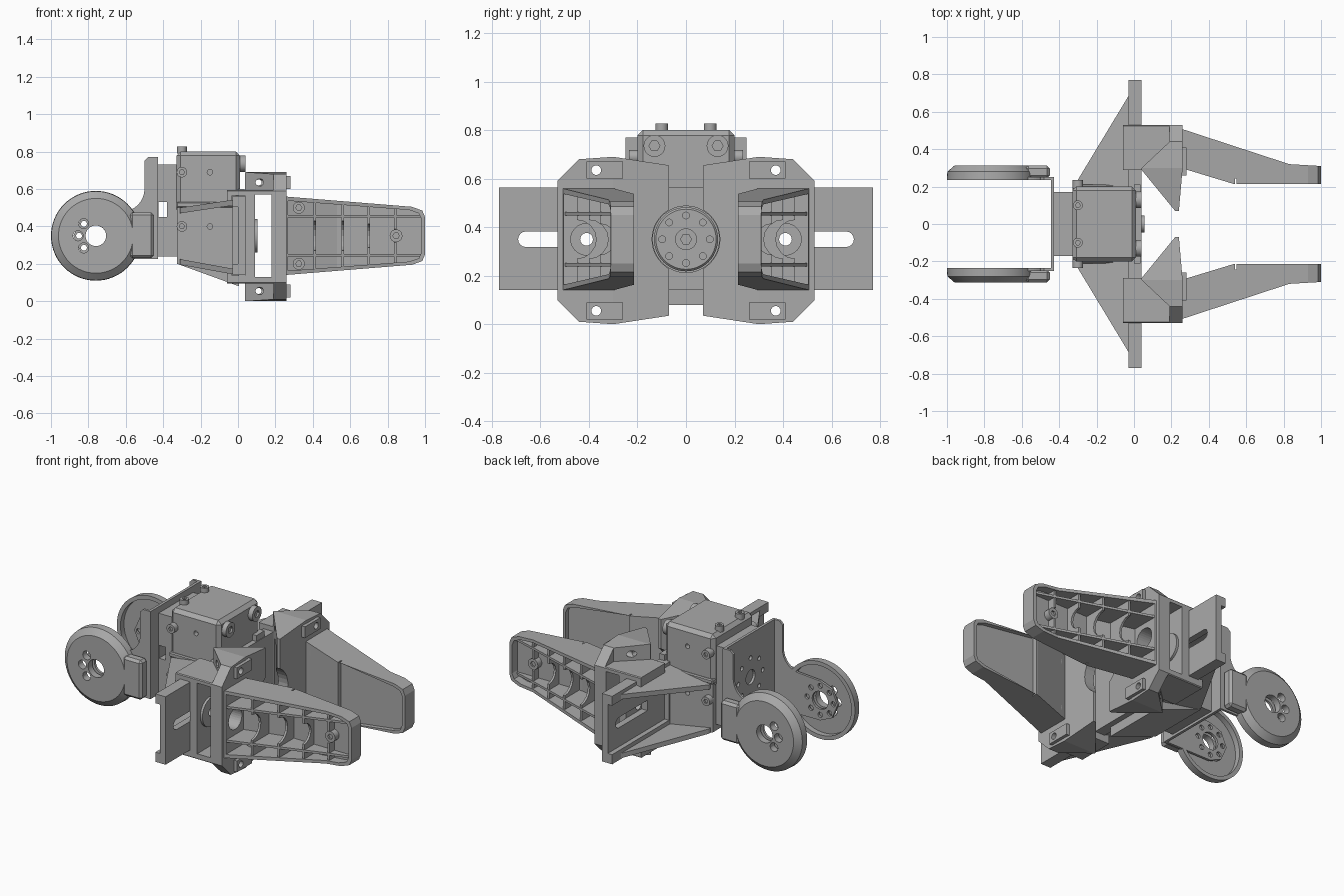
import bpy, bmesh, math

if "Cube" in bpy.data.objects:
    bpy.data.objects.remove(bpy.data.objects["Cube"], do_unlink=True)

GREY = (0.4, 0.4, 0.4, 1)
grey = bpy.data.materials.new("plain grey")
grey.use_nodes = True
grey.diffuse_color = GREY
grey.node_tree.nodes["Principled BSDF"].inputs["Base Color"].default_value = GREY
MID = 0.35  # height of the main axis


def prism(name, axis, pts, lo, hi):
    """Extrude a 2D outline along an axis, in world coordinates."""
    place = {"x": lambda u, v, w: (w, u, v),
             "y": lambda u, v, w: (u, w, v),
             "z": lambda u, v, w: (u, v, w)}[axis]
    bm = bmesh.new()
    rings = [[bm.verts.new(place(u, v, w)) for u, v in pts] for w in (lo, hi)]
    bm.faces.new(rings[0])
    bm.faces.new(rings[1])
    n = len(pts)
    for i in range(n):
        j = (i + 1) % n
        bm.faces.new((rings[0][i], rings[0][j], rings[1][j], rings[1][i]))
    return finish(name, bm)


def finish(name, bm):
    bmesh.ops.recalc_face_normals(bm, faces=bm.faces)
    me = bpy.data.meshes.new(name)
    bm.to_mesh(me)
    bm.free()
    me.materials.append(grey)
    ob = bpy.data.objects.new(name, me)
    bpy.context.collection.objects.link(ob)
    return ob


def rect(u0, u1, v0, v1):
    return [(u0, v0), (u1, v0), (u1, v1), (u0, v1)]


def circle(u, v, r, n=32):
    return [(u + r * math.cos(2 * math.pi * i / n), v + r * math.sin(2 * math.pi * i / n))
            for i in range(n)]


def box(name, x0, x1, y0, y1, z0, z1):
    return prism(name, "z", rect(x0, x1, y0, y1), z0, z1)


def apply(ob, kind, **settings):
    mod = ob.modifiers.new(kind.title(), kind)
    for key, value in settings.items():
        setattr(mod, key, value)
    bpy.context.view_layer.objects.active = ob
    bpy.ops.object.modifier_apply(modifier=mod.name)


def boolean(ob, tool, operation="DIFFERENCE"):
    apply(ob, "BOOLEAN", object=tool, operation=operation, solver="EXACT")
    bpy.data.objects.remove(tool, do_unlink=True)


def cut(ob, axis, pts, lo, hi):
    boolean(ob, prism("cutter", axis, pts, lo, hi))


def bevel(ob, width):
    apply(ob, "BEVEL", width=width, segments=1, limit_method="ANGLE")


def mirror(ob):
    apply(ob, "MIRROR", use_axis=(False, True, False), use_mirror_merge=False)


def smooth(ob):
    bpy.ops.object.select_all(action="DESELECT")
    ob.select_set(True)
    bpy.context.view_layer.objects.active = ob
    bpy.ops.object.shade_smooth_by_angle(angle=math.radians(30))


def screw(name, axis, u, v, r, lo, hi, paired=True):
    """Cap screw with a hexagonal socket sunk in its upper end."""
    ob = prism(name, axis, circle(u, v, r, 20), lo, hi)
    cut(ob, axis, circle(u, v, r * 0.5, 6), hi - 0.012, hi + 0.01)
    if paired:
        mirror(ob)
    smooth(ob)


# Motor housing, rear cap and sloped base
housing = box("motor_housing", -0.33, 0.01, -0.2, 0.2, 0.47, 0.8)
bevel(housing, 0.022)
base = prism("motor_base", "y", [(-0.325, 0.5), (0.005, 0.5), (0.005, 0.08), (-0.325, 0.2)], -0.2, 0.2)
for part, z in ((housing, 0.69), (base, 0.4)):
    for lo in (-0.25, 0.17):
        cut(part, "y", circle(-0.15, z, 0.015, 12), lo, lo + 0.08)
    screw("side_screw", "y", -0.3, z, 0.028, 0.19, 0.235)
flange = box("housing_flange", -0.33, 0.01, -0.21, 0.21, 0.5, 0.53)
bevel(flange, 0.006)
clip = box("housing_clip", 0.0, 0.036, 0.13, 0.21, 0.48, 0.6)
mirror(clip)
rear = box("motor_rear_cap", -0.43, -0.32, -0.17, 0.17, 0.24, 0.73)
cut(rear, "y", rect(-0.425, -0.38, 0.45, 0.53), -0.3, 0.3)
screw("top_screw", "z", -0.3, 0.1, 0.026, 0.79, 0.828)
screw("face_screw", "x", 0.13, 0.735, 0.045, 0.0, 0.04)

# Round output horn
horn = prism("output_horn", "x", circle(0, MID, 0.132, 48), 0.0, 0.038)
bevel(horn, 0.008)
for u, v in circle(0, MID, 0.098, 8):
    cut(horn, "x", circle(u, v, 0.014, 12), 0.025, 0.06)
smooth(horn)
screw("horn_hub", "x", 0, MID, 0.045, 0.03, 0.056, False)

# Slotted channel rail, open to the rear, with gusset plates
rail = box("cross_rail", -0.03, 0.04, -0.77, 0.77, 0.14, 0.563)
cut(rail, "x", circle(0, MID, 0.137, 48), 0.004, 0.1)
for s in (1, -1):
    ends = [(s * (0.66 + 0.032 * math.cos(t)), MID + 0.032 * math.sin(t))
            for t in [math.pi * (i / 8 - 0.5) for i in range(9)]]
    ends += [(s * 0.38, MID + 0.032), (s * 0.38, MID - 0.032)]
    cut(rail, "x", ends, -0.1, 0.1)
    y0, y1 = sorted((s * 0.21, s * 0.8))
    cut(rail, "x", rect(y0, y1, 0.2, 0.505), -0.1, 0.0)
triangle = [(-0.31, 0.15), (-0.02, 0.15), (-0.02, 0.7), (-0.31, 0.22)]
for name, z, slope in (("upper_gusset", 0.5, 0.15), ("lower_gusset", 0.225, -0.18)):
    gusset = prism(name, "z", triangle, z - 0.03, z)
    for v in gusset.data.vertices:
        v.co.z += slope * (v.co.x + 0.31)
    mirror(gusset)

# U-shaped rear bracket: back plate and two side arms
plate = box("bracket_back", -0.445, -0.428, -0.25, 0.25, 0.225, 0.77)
for u, v in circle(0, 0.5, 0.12, 8):
    cut(plate, "x", circle(u, v, 0.014, 12), -0.5, -0.4)
cut(plate, "x", circle(0, 0.5, 0.045, 20), -0.5, -0.4)
fillet = [(-0.62 + 0.12 * math.cos(t), 0.6 - 0.12 * math.sin(t))
          for t in [math.pi / 2 * i / 8 for i in range(9)]]
arm = prism("bracket_arm", "y", [(-0.43, 0.225), (-0.43, 0.77), (-0.48, 0.77), (-0.5, 0.75)]
            + fillet + [(-0.76, 0.47), (-0.84, 0.44), (-0.88, MID), (-0.84, 0.26), (-0.76, 0.225)],
            0.235, 0.25)
cut(arm, "y", circle(-0.76, MID, 0.055), 0.2, 0.3)
for u, v in circle(-0.76, MID, 0.09, 8):
    cut(arm, "y", circle(u, v, 0.016, 12), 0.2, 0.3)
mirror(arm)

# Cupped round pads, turned around the y axis
outline = [(0.055, 0.312), (0.2, 0.312), (0.238, 0.28), (0.24, 0.235),
           (0.215, 0.235), (0.215, 0.27), (0.055, 0.27)]
bm = bmesh.new()
N = 64
loops = [[bm.verts.new((u, y, v)) for u, v in circle(-0.76, MID, r, N)] for r, y in outline]
for k, a in enumerate(loops):
    b = loops[(k + 1) % len(loops)]
    for i in range(N):
        j = (i + 1) % N
        bm.faces.new((a[i], a[j], b[j], b[i]))
pad = finish("round_pad", bm)
for u, v in ((-0.825, 0.415), (-0.855, MID), (-0.825, 0.285)):
    cut(pad, "y", circle(u, v, 0.027, 16), 0.2, 0.4)
mirror(pad)
smooth(pad)
sleeve = box("pad_sleeve", -0.58, -0.45, 0.245, 0.312, 0.23, 0.475)
bevel(sleeve, 0.015)
mirror(sleeve)

# Sliding carriers: hooked frame, end flange and triangular webs above and below
plan = [(-0.06, 0.53), (0.26, 0.53), (0.26, 0.3), (0.24, 0.07), (0.22, 0.07), (0.04, 0.29), (-0.06, 0.29)]
upper = [(0.53, 0.59), (0.44, 0.68), (0.3, 0.69), (0.07, 0.655)]
shape = upper + [(y, 0.69 - z) for y, z in reversed(upper)]
carrier = prism("carrier", "z", plan, -0.1, 0.9)
boolean(carrier, prism("cutter", "x", shape, -0.2, 0.4), "INTERSECT")
cut(carrier, "y", rect(0.09, 0.18, 0.13, 0.57), 0, 0.7)
cut(carrier, "y", rect(-0.031, 0.041, 0.138, 0.565), 0, 0.7)
cut(carrier, "y", rect(-0.1, -0.02, 0.17, 0.52), 0, 0.7)
for z0, z1 in ((-0.1, 0.095), (0.595, 0.8)):
    cut(carrier, "z", [(-0.1, 0.2), (0.038, 0.2), (0.038, 0.297), (0.19, 0.44), (0.19, 0.6), (-0.1, 0.6)], z0, z1)
cut(carrier, "x", circle(0, MID, 0.14), -0.1, 0.4)
cut(carrier, "x", circle(0.41, MID, 0.065), 0.12, 0.4)
cut(carrier, "x", circle(0.41, MID, 0.026), -0.1, 0.4)
for z in (0.055, 0.635):
    lug = box("carrier_lug", 0.255, 0.28, 0.26, 0.41, z - 0.035, z + 0.035)
    for part in (carrier, lug):
        cut(part, "x", circle(0.37, z, 0.02, 16), -0.1, 0.4)
    cut(carrier, "y", circle(0.11, z, 0.016, 16), 0.1, 0.5)
    mirror(lug)
mirror(carrier)
boss = prism("pivot_boss", "x", circle(0.41, MID, 0.09), 0.08, 0.105)
cut(boss, "x", circle(0.41, MID, 0.026), 0, 0.2)
mirror(boss)
smooth(boss)

# Tapered ribbed fingers
half = [(0.25, 0.21), (0.93, 0.155), (0.985, 0.135), (1.0, 0.1)]
side = [(x, MID + h) for x, h in half] + [(x, MID - h) for x, h in reversed(half)]
inset = [(0.62 + (x - 0.62) * 0.95, MID + (z - MID) * 0.89) for x, z in side]
top = [(0.25, 0.51), (0.83, 0.32), (1.0, 0.31), (1.0, 0.215), (0.53, 0.215), (0.25, 0.3)]
hollow = [(0.2, 0.7), (1.1, 0.7), (1.1, 0.26), (0.53, 0.26), (0.2, 0.345)]
finger = prism("finger", "y", side, 0.1, 0.6)
boolean(finger, prism("cutter", "z", top, 0, 0.8), "INTERSECT")
pocket = prism("cutter", "y", inset, 0.15, 0.65)
boolean(pocket, prism("cutter", "z", hollow, 0, 0.8), "INTERSECT")
boolean(finger, pocket)
cut(finger, "y", [(max(x, 0.54), z) for x, z in inset], 0.15, 0.243)
cut(finger, "x", circle(0.41, MID, 0.065), 0.2, 0.3)
mirror(finger)

# Ribs inside the fingers
for x in (0.41, 0.56, 0.7, 0.84):
    h = 0.2 - (x - 0.25) * 0.081
    crest = max(0.29, 0.45 - (x - 0.41) * 0.33)
    floor = 0.248 + max(0, 0.53 - x) * 0.3
    rib = box("cross_rib", x - 0.007, x + 0.007, floor, crest, MID - h, MID + h)
    cut(rib, "x", circle(crest, MID, min(0.08, (crest - floor) * 0.6), 16), 0, 1)
    mirror(rib)
for z in (0.245, 0.455):
    mirror(prism("long_rib", "z", [(0.25, 0.31), (0.53, 0.25), (0.985, 0.25), (0.985, 0.268),
                                   (0.82, 0.318), (0.25, 0.505)], z - 0.007, z + 0.007))
for z in (0.2, 0.5):
    screw("finger_screw", "y", 0.325, z, 0.032, 0.285, 0.35)
screw("tip_boss", "y", 0.845, MID, 0.034, 0.25, 0.3)
